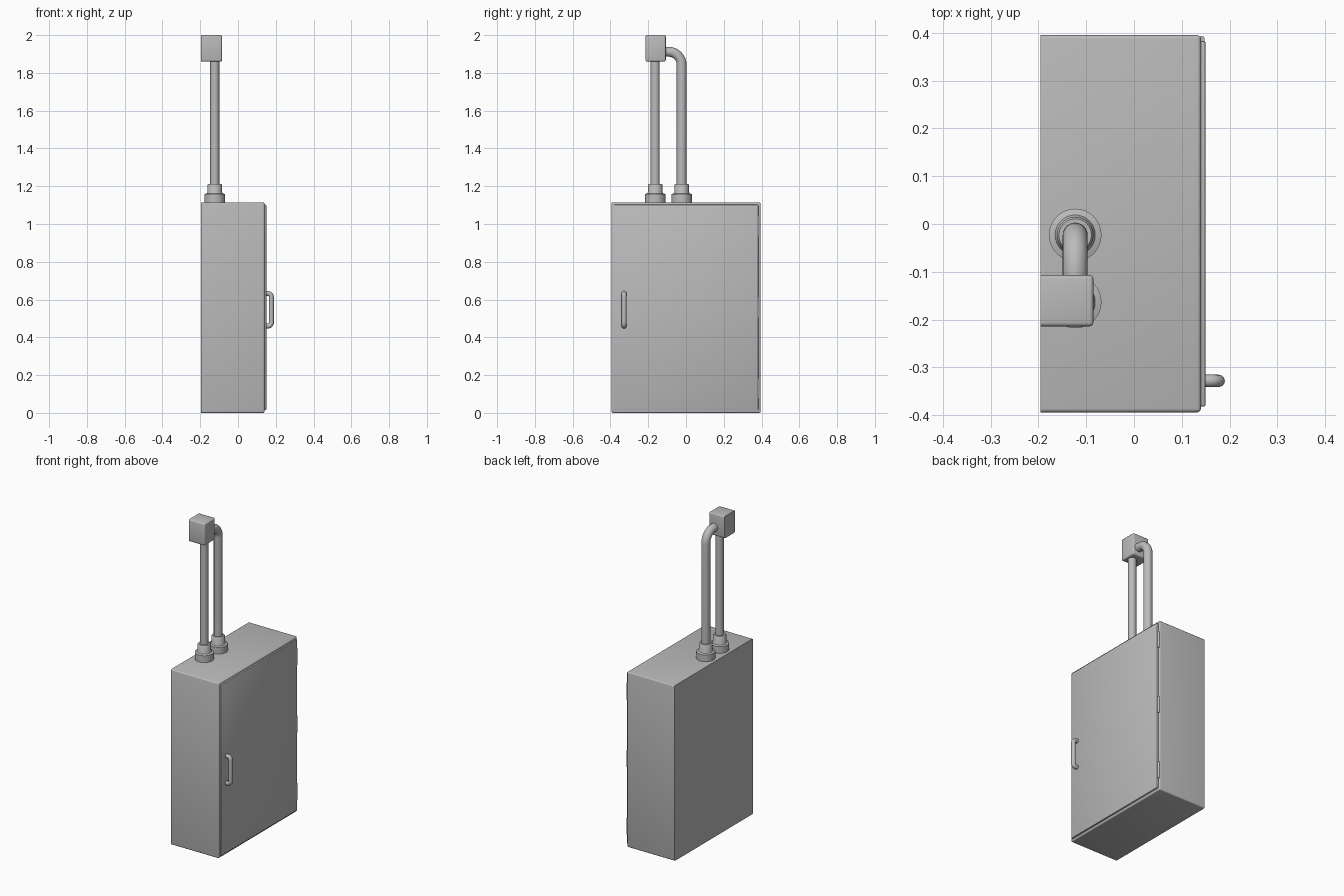
import bpy, bmesh, math
from mathutils import Vector

if "Cube" in bpy.data.objects:
    bpy.data.objects.remove(bpy.data.objects["Cube"])

GREY = (0.5, 0.5, 0.5, 1)
metal = bpy.data.materials.new("grey_metal")
metal.use_nodes = True
metal.diffuse_color = GREY
metal.node_tree.nodes["Principled BSDF"].inputs["Base Color"].default_value = GREY


def finish(name, bm):
    """Turn a bmesh into a shaded, coloured object."""
    bmesh.ops.recalc_face_normals(bm, faces=bm.faces)
    mesh = bpy.data.meshes.new(name)
    bm.to_mesh(mesh)
    bm.free()
    obj = bpy.data.objects.new(name, mesh)
    bpy.context.collection.objects.link(obj)
    mesh.materials.append(metal)
    bpy.ops.object.select_all(action='DESELECT')
    obj.select_set(True)
    bpy.context.view_layer.objects.active = obj
    bpy.ops.object.shade_smooth_by_angle(angle=math.radians(40))
    return obj


def box(name, low, high, bevel=0, segments=3):
    """Box between two corners; edges touching only the -x face stay sharp."""
    low, high = Vector(low), Vector(high)
    bm = bmesh.new()
    bmesh.ops.create_cube(bm, size=1)
    for v in bm.verts:
        v.co = (low + high) / 2 + v.co * (high - low)
    if bevel:
        edges = [e for e in bm.edges if max(v.co.x for v in e.verts) > low.x + 1e-4]
        bmesh.ops.bevel(bm, geom=edges, offset=bevel, segments=segments,
                        profile=0.5, affect='EDGES')
    return finish(name, bm)


def lathe(name, x, y, profile, steps=32):
    """Revolve (radius, z) points about a vertical axis."""
    bm = bmesh.new()
    verts = [bm.verts.new((x + r, y, z)) for r, z in profile]
    edges = [bm.edges.new(pair) for pair in zip(verts, verts[1:])]
    bmesh.ops.spin(bm, geom=verts + edges, cent=(x, y, 0), axis=(0, 0, 1),
                   angle=math.tau, steps=steps, use_merge=True)
    bmesh.ops.remove_doubles(bm, verts=bm.verts, dist=1e-5)
    return finish(name, bm)


def tube(name, points, radius, bend=0, sides=24):
    """Round tube along a polyline whose inner corners are rounded."""
    pts = [Vector(p) for p in points]
    path = [pts[0]]
    for before, p, after in zip(pts, pts[1:], pts[2:]):
        a = (before - p).normalized() * bend
        b = (after - p).normalized() * bend
        for i in range(9):
            t = math.pi / 2 * i / 8
            path.append(p + a * (1 - math.sin(t)) + b * (1 - math.cos(t)))
    path.append(pts[-1])
    side = (pts[1] - pts[0]).cross(pts[-1] - pts[1])
    side = side.normalized() if side.length > 1e-6 else Vector((0, 1, 0))
    bm = bmesh.new()
    rings = []
    for i, p in enumerate(path):
        tangent = (path[min(i + 1, len(path) - 1)] - path[max(i - 1, 0)]).normalized()
        up = side.cross(tangent)
        rings.append([bm.verts.new(p + radius * (side * math.cos(k * math.tau / sides)
                                                 + up * math.sin(k * math.tau / sides)))
                      for k in range(sides)])
    for r, s in zip(rings, rings[1:]):
        for k in range(sides):
            n = (k + 1) % sides
            bm.faces.new((r[k], r[n], s[n], s[k]))
    bm.faces.new(rings[0])
    bm.faces.new(rings[-1])
    return finish(name, bm)


# Cabinet with a door standing slightly proud of it
box("cabinet_body", (-0.196, -0.394, 0), (0.14, 0.395, 1.115), 0.008)
box("door", (0.13, -0.382, 0.014), (0.15, 0.383, 1.102), 0.005, 2)

# Hinges along the rear edge of the door
for label, z in (("lower", 0.13), ("middle", 0.56), ("upper", 0.99)):
    lathe(label + "_hinge", 0.141, 0.386,
          [(0, z - 0.052), (0.007, z - 0.052), (0.007, z + 0.052), (0, z + 0.052)], 16)

# Door handle
tube("handle", [(0.145, -0.328, 0.46), (0.177, -0.328, 0.46),
                (0.177, -0.328, 0.632), (0.145, -0.328, 0.632)], 0.013, 0.018, 16)

# Conduit fittings: wide nut, sloped shoulder and narrow collar
PIPE_X, FRONT_Y, REAR_Y = -0.123, -0.163, -0.023
for label, y in (("front", FRONT_Y), ("rear", REAR_Y)):
    lathe(label + "_fitting", PIPE_X, y,
          [(0, 1.11), (0.055, 1.11), (0.055, 1.158), (0.042, 1.162),
           (0.038, 1.17), (0.038, 1.208), (0.034, 1.213), (0, 1.213)])

# Conduits rising to the junction box
tube("front_conduit", [(PIPE_X, FRONT_Y, 1.2), (PIPE_X, FRONT_Y, 1.87)], 0.024)
tube("rear_conduit", [(PIPE_X, REAR_Y, 1.2), (PIPE_X, REAR_Y, 1.912),
                      (PIPE_X, -0.12, 1.912)], 0.026, 0.07)
box("junction_box", (-0.196, -0.214, 1.86), (-0.085, -0.107, 2), 0.008)
